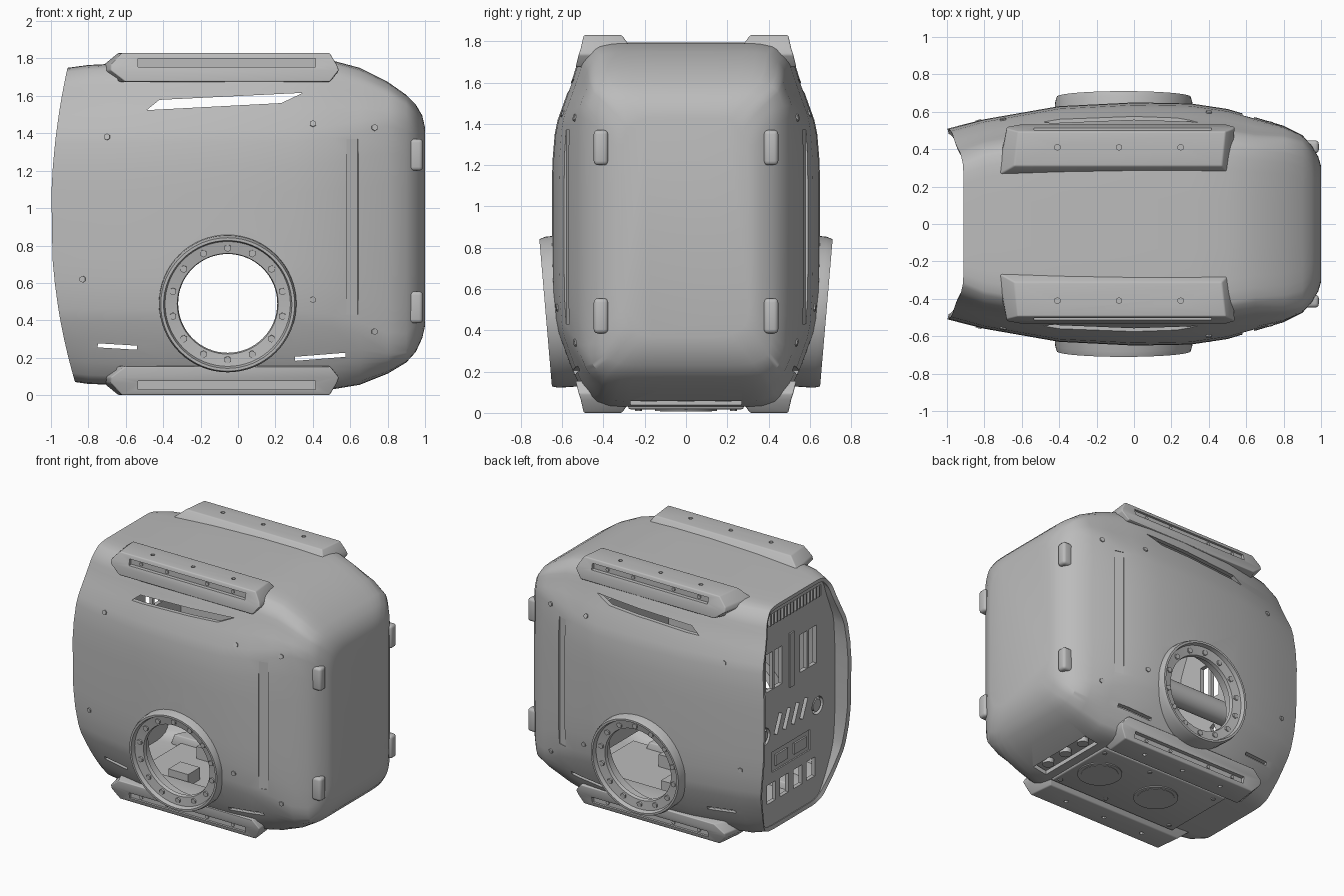
import bpy, bmesh
from math import pi, sin, cos
from mathutils import Matrix, Vector, Euler

old = bpy.data.objects.get("Cube")
if old:
    bpy.data.objects.remove(old, do_unlink=True)

grey = bpy.data.materials.new("shell grey")
grey.use_nodes = True
grey.diffuse_color = (0.5, 0.5, 0.5, 1)
grey.node_tree.nodes["Principled BSDF"].inputs["Base Color"].default_value = (0.5, 0.5, 0.5, 1)


# Helpers
def activate(ob):
    bpy.ops.object.select_all(action="DESELECT")
    ob.select_set(True)
    bpy.context.view_layer.objects.active = ob


def make(name, bm, bevel=0, smooth=True):
    me = bpy.data.meshes.new(name)
    bm.to_mesh(me)
    bm.free()
    ob = bpy.data.objects.new(name, me)
    bpy.context.collection.objects.link(ob)
    me.materials.append(grey)
    activate(ob)
    if bevel:
        m = ob.modifiers.new("bevel", "BEVEL")
        m.width, m.segments = bevel, 3
        bpy.ops.object.modifier_apply(modifier="bevel")
    if smooth:
        bpy.ops.object.shade_smooth_by_angle(angle=0.6)
    return ob


def box(bm, c, s, rot=(0, 0, 0)):
    m = Matrix.Translation(c) @ Euler(rot).to_matrix().to_4x4() @ Matrix.Diagonal((*s, 1))
    return bmesh.ops.create_cube(bm, size=1, matrix=m)["verts"]


def rod(bm, c, direction, r, depth, n=16):
    q = Vector(direction).to_track_quat("Z", "Y").to_matrix().to_4x4()
    bmesh.ops.create_cone(bm, cap_ends=True, segments=n, radius1=r, radius2=r,
                          depth=depth, matrix=Matrix.Translation(c) @ q)


def cut(ob, bm):
    tool = make("cutter", bm, smooth=False)
    tool.hide_render = True
    m = ob.modifiers.new("cut", "BOOLEAN")
    m.object, m.solver = tool, "EXACT"
    activate(ob)
    bpy.ops.object.modifier_apply(modifier="cut")
    bpy.data.objects.remove(tool, do_unlink=True)
    bpy.ops.object.shade_smooth_by_angle(angle=0.6)


def section(w, top, bot, e):
    """Closed cross-section; e blends chamfered octagon to rounded rectangle."""
    mix = lambda p, q: p + (q - p) * e
    lo, hi = mix(0.47, bot + 0.13), mix(1.34, top - 0.16)
    pts = [(0, bot), (w - mix(.19, .12), bot), (w - mix(.1, .03), bot + mix(.16, .04)),
           (w, lo), (w, hi),
           (w - mix(.095, .01), top - mix(.19, .1)),
           (w - mix(.13, .035), top - mix(.08, .035)),
           (w - mix(.2, .12), top), (0, top)]
    for _ in range(2):
        new = [pts[0]]
        for (y0, z0), (y1, z1) in zip(pts, pts[1:]):
            for t in (0.18, 0.82):
                new.append((y0 + (y1 - y0) * t, z0 + (z1 - z0) * t))
        pts = new + [pts[-1]]
    return pts + [(-y, z) for y, z in pts[-2:0:-1]]


# Main shell: x, half width, top, bottom, blend
stations = [
    (-1, .51, 1.75, .07, 0), (-.8, .56, 1.765, .06, 0), (-.4, .63, 1.785, .045, 0),
    (0, .65, 1.795, .035, 0), (.3, .645, 1.795, .03, 0), (.5, .615, 1.79, .03, .1),
    (.65, .57, 1.75, .055, .3), (.8, .525, 1.675, .115, .7), (.9, .475, 1.605, .175, 1),
    (.95, .42, 1.555, .23, 1), (.985, .36, 1.495, .305, 1), (1, .31, 1.43, .37, 1)]
bm = bmesh.new()
rings = []
for i, (x, w, t, b, e) in enumerate(stations):
    ring = []
    for y, z in section(w, t, b, e):
        k = (z - 0.95) / 0.85
        bow = (0.1 if k > 0 else 0.12) * k * k if i == 0 else 0
        ring.append(bm.verts.new((x + bow, y, z)))
    rings.append(ring)
for r0, r1 in zip(rings, rings[1:]):
    for j in range(len(r0)):
        n = (j + 1) % len(r0)
        bm.faces.new((r0[j], r0[n], r1[n], r1[j]))
bm.faces.new(rings[-1])
shell = make("body_shell", bm)
m = shell.modifiers.new("wall", "SOLIDIFY")
m.thickness, m.offset = 0.03, -1
bpy.ops.object.modifier_apply(modifier="wall")

# Port openings, vents, side grooves and underside recess
RX, RZ = -0.055, 0.485
bm = bmesh.new()
rod(bm, (RX, 0, RZ), (0, 1, 0), 0.335, 3, 48)
# Long upper vent with tapered ends
vent = box(bm, (-.07, 0, 1.57), (.84, 3, .055), (0, -.045, 0))
for v in vent:
    if v.co.z > 1.57 and v.co.x < 0:
        v.co.x += .07
    elif v.co.z < 1.57 and v.co.x > 0:
        v.co.x -= .12
box(bm, (-.645, 0, .26), (.21, 3, .022), (0, .06, 0))
box(bm, (.44, 0, .205), (.27, 3, .022), (0, -.08, 0))
box(bm, (.6, 0, .03), (.11, .54, .14))
for s in (-1, 1):
    box(bm, (.615, s * .588, .9), (.065, .04, .94), (0, 0, -.3 * s))
cut(shell, bm)

# Screws seated on the side surfaces
bm = bmesh.new()
for x, z in [(-.7, 1.38), (.4, 1.45), (.73, 1.43), (-.83, .62), (.4, .51), (.73, .34)]:
    for s in (-1, 1):
        hit, loc, nor, _ = shell.ray_cast((x, s * 2, z), (0, -s, 0))
        if hit:
            rod(bm, loc, nor, .018, .016, 6)
make("side_screws", bm)

# Tilted ring ports on both sides, each with a thin bolted ledge
profile = [(.37, -.17), (.367, -.03), (.358, 0), (.343, 0), (.335, -.03), (.27, -.04),
           (.265, -.065), (.325, -.065), (.33, -.18)]
N = 64
for s, side in ((-1, "front"), (1, "back")):
    bm = bmesh.new()
    loops = []
    for k in range(N):
        a = 2 * pi * k / N
        loops.append([bm.verts.new((r * cos(a), s * h, r * sin(a))) for r, h in profile])
    for k in range(N):
        p, q = loops[k], loops[(k + 1) % N]
        for j in range(len(p)):
            n = (j + 1) % len(p)
            bm.faces.new((p[j], p[n], q[n], q[j]))
    bmesh.ops.recalc_face_normals(bm, faces=bm.faces)
    for k in range(14):
        a = 2 * pi * (k + .5) / 14
        rod(bm, (.3 * cos(a), -s * .035, .3 * sin(a)), (0, 1, 0), .02, .02, 6)
    bmesh.ops.transform(bm, verts=bm.verts, matrix=Matrix.Translation((RX, s * .68, RZ))
                        @ Matrix.Rotation(-s * .085, 4, "X"))
    make(side + "_ring_port", bm)

# Four mounting rails, mirrored in y and z
MID = 0.915
for s, side in ((-1, "front"), (1, "back")):
    for u, level in ((-1, "bottom"), (1, "top")):
        bm = bmesh.new()
        place = lambda x, y, z: (x, s * y, MID + u * (z - MID))
        # Each tier: inner ends, outer ends, inner and outer y, height
        verts = []
        for xi0, xi1, xo0, xo1, y0, y1, z in (
                (-.72, .50, -.60, .49, .28, .535, 1.675),
                (-.735, .52, -.68, .54, .265, .52, 1.735),
                (-.72, .51, -.68, .53, .265, .51, 1.765),
                (-.64, .47, -.62, .49, .31, .495, 1.83)):
            verts.append([bm.verts.new(place(x, y, z))
                          for x, y in ((xi0, y0), (xi1, y0), (xo1, y1), (xo0, y1))])
        for lower, upper in zip(verts, verts[1:]):
            for j in range(4):
                n = (j + 1) % 4
                bm.faces.new((lower[j], lower[n], upper[n], upper[j]))
        bm.faces.new(verts[0])
        bm.faces.new(verts[-1])
        bmesh.ops.recalc_face_normals(bm, faces=bm.faces)
        rail = make(level + "_" + side + "_rail", bm, bevel=.008)
        bm = bmesh.new()
        box(bm, place(-.06, .545, 1.778), (.95, .12, .045))
        for x in (-.41, -.08, .25):
            rod(bm, place(x, .41, 1.83), (0, 0, 1), .016, .04, 6)
        cut(rail, bm)
        bm = bmesh.new()
        for x in (-.45, -.24, .09, .3):
            rod(bm, place(x, .485, 1.778), (0, 1, 0), .013, .016, 8)
        make(level + "_" + side + "_rail_bolts", bm)

# Bumper pads on the closed end
bm = bmesh.new()
for s in (-1, 1):
    for z in (.47, 1.285):
        box(bm, (.943, s * .412, z), (.09, .07, .17))
make("bumper_pads", bm, bevel=.02)

# Connector panel inside the open end
bm = bmesh.new()
outline = [bm.verts.new((-.86, y, z)) for y, z in section(.522, 1.735, .095, 0)]
face = bm.faces.new(outline)
ext = bmesh.ops.extrude_face_region(bm, geom=[face])
bmesh.ops.translate(bm, vec=(.03, 0, 0),
                    verts=[v for v in ext["geom"] if isinstance(v, bmesh.types.BMVert)])
bmesh.ops.recalc_face_normals(bm, faces=bm.faces)
panel = make("connector_panel", bm)
bm = bmesh.new()
for s in (-1, 1):
    box(bm, (-.85, s * .2, 1.24), (.2, .19, .28))
    rod(bm, (-.85, s * .31, .78), (1, 0, 0), .065, .2)
    for y in (.08, .23):
        box(bm, (-.85, s * y, .34), (.2, .1, .14))
for k in range(4):
    box(bm, (-.85, -.15 + k * .1, .82), (.2, .04, .15), (.4, 0, 0))
box(bm, (-.865, 0, .56), (.03, .44, .15))
box(bm, (-.865, 0, 1.62), (.03, .7, .08))
cut(panel, bm)

# Panel details: grille fins, window bars and sockets
bm = bmesh.new()
for k in range(18):
    box(bm, (-.858, -.323 + k * .038, 1.62), (.02, .014, .08))
for s in (-1, 1):
    box(bm, (-.845, s * .2, 1.24), (.025, .025, .28))
    rod(bm, (-.84, s * .31, .78), (1, 0, 0), .045, .03)
    box(bm, (-.852, s * .11, .56), (.02, .14, .08))
box(bm, (-.863, 0, 1.24), (.015, .05, .4))
make("panel_details", bm)

# Interior floor with equipment boxes, duct and bulkhead
bm = bmesh.new()
box(bm, (0, 0, .1), (1.31, .64, .02))
for x, y in ((-.3, -.2), (-.05, .18), (.2, -.15), (-.35, .2)):
    box(bm, (x, y, .15), (.16, .14, .1))
rod(bm, (-.2, 0, .88), (1, 0, 0), .08, 1.25, 24)
box(bm, (.43, 0, .9), (.02, .8, 1.1))
make("interior_frame", bm)

# Underside plate with two round covers, bolts and end lamps
bm = bmesh.new()
box(bm, (-.04, 0, .035), (1.06, .56, .035))
make("base_plate", bm, bevel=.012)
bm = bmesh.new()
for x in (-.19, .3):
    rod(bm, (x, 0, .016), (0, 0, 1), .15, .012, 40)
    rod(bm, (x, 0, .013), (0, 0, 1), .125, .012, 40)
for x in (-.5, .055, .45):
    for s in (-1, 1):
        rod(bm, (x, s * .23, .016), (0, 0, 1), .016, .012, 6)
for y in (-.18, 0, .18):
    rod(bm, (.6, y, .075), (0, 0, 1), .04, .04, 20)
make("base_covers_and_lamps", bm)
